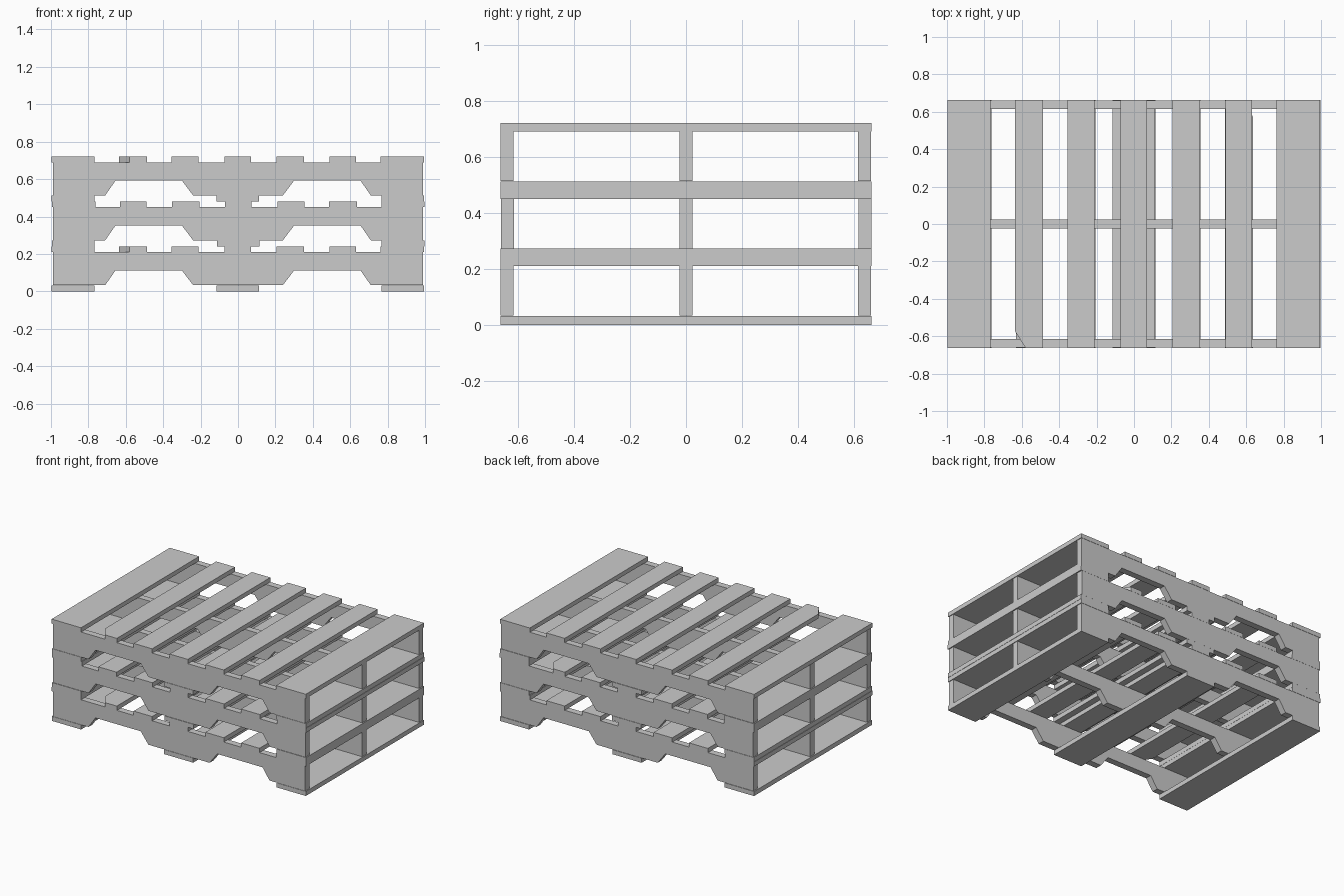
import bpy, bmesh, math
from mathutils import Matrix

if "Cube" in bpy.data.objects:
    bpy.data.objects.remove(bpy.data.objects["Cube"])

wood = bpy.data.materials.new("plain grey")
wood.diffuse_color = (0.6, 0.6, 0.6, 1)
wood.use_nodes = True
wood.node_tree.nodes["Principled BSDF"].inputs["Base Color"].default_value = wood.diffuse_color


def prism(name, outline, depth, place):
    """Extrude a flat XY outline upwards, then move it into place."""
    bm = bmesh.new()
    face = bm.faces.new([bm.verts.new((x, y, 0)) for x, y in outline])
    out = bmesh.ops.extrude_face_region(bm, geom=[face])
    top = [v for v in out["geom"] if isinstance(v, bmesh.types.BMVert)]
    bmesh.ops.translate(bm, verts=top, vec=(0, 0, depth))
    bmesh.ops.transform(bm, matrix=place, verts=bm.verts)
    bmesh.ops.recalc_face_normals(bm, faces=bm.faces)
    mesh = bpy.data.meshes.new(name)
    bm.to_mesh(mesh)
    bm.free()
    mesh.materials.append(wood)
    obj = bpy.data.objects.new(name, mesh)
    bpy.context.collection.objects.link(obj)


# Stringer side profile: two fork notches cut from the lower edge
half = [(0.24, 0.033), (0.30, 0.112), (0.655, 0.112), (0.71, 0.033),
        (0.99, 0.033), (0.99, 0.21)]
stringer = half + [(-x, z) for x, z in reversed(half)]

# Board extents along x
deck = [(-0.998, -0.768), (-0.635, -0.487), (-0.355, -0.21), (-0.073, 0.07),
        (0.207, 0.352), (0.488, 0.632), (0.762, 0.995)]
bottom = [(-0.997, -0.767), (-0.115, 0.112), (0.767, 0.995)]
Y = 0.662

for level in range(3):
    # The middle pallet is turned end for end
    base = (Matrix.Translation((0, 0, 0.24 * level))
            @ Matrix.Rotation(math.pi * (level % 2), 4, 'Z'))
    tag = f"pallet_{level + 1}"

    # Three notched stringers
    for i, y in enumerate((-0.615, 0.023, 0.66)):
        place = base @ Matrix.Translation((0, y, 0)) @ Matrix.Rotation(math.pi / 2, 4, 'X')
        prism(f"{tag}_stringer_{i + 1}", stringer, 0.046, place)

    # Bottom boards
    for i, (a, b) in enumerate(bottom):
        prism(f"{tag}_bottom_board_{i + 1}", [(a, -Y), (b, -Y), (b, Y), (a, Y)],
              0.032, base)

    # Deck boards, the second one with a broken corner
    for i, (a, b) in enumerate(deck):
        corner = [(a, -0.575), (a + 0.055, -Y)] if i == 1 else [(a, -Y)]
        prism(f"{tag}_deck_board_{i + 1}", corner + [(b, -Y), (b, Y), (a, Y)],
              0.031, base @ Matrix.Translation((0, 0, 0.21)))
